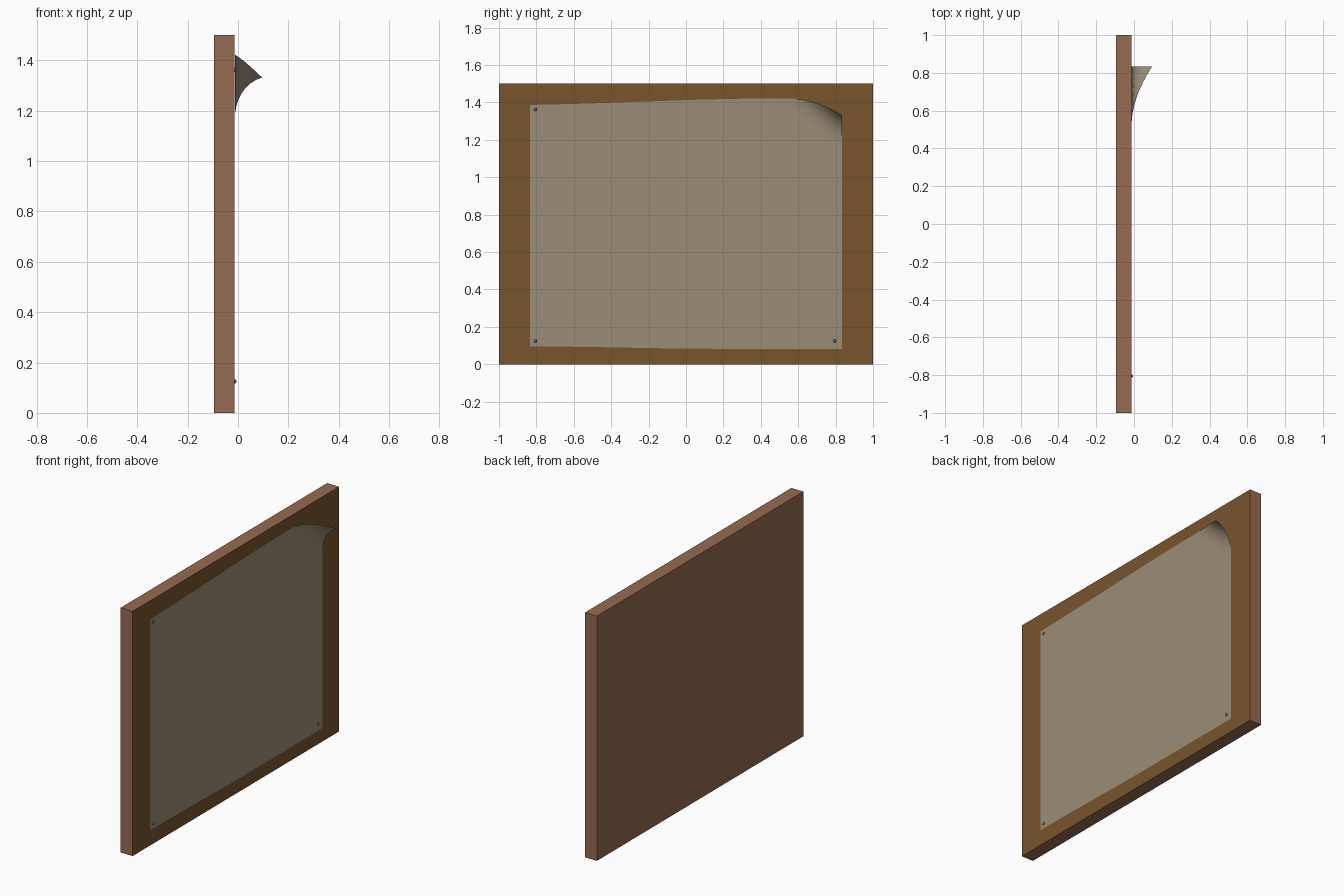
import bpy, bmesh, math
from mathutils import Matrix

if "Cube" in bpy.data.objects:
    bpy.data.objects.remove(bpy.data.objects["Cube"])


def mat(name, rgb):
    m = bpy.data.materials.new(name)
    m.diffuse_color = (*rgb, 1)
    m.use_nodes = True
    m.node_tree.nodes["Principled BSDF"].inputs["Base Color"].default_value = m.diffuse_color
    return m


wood = mat("red brown wood", (0.305, 0.146, 0.082))
cork = mat("cork brown", (0.187, 0.089, 0.026))
paper_mat = mat("aged paper", (0.328, 0.266, 0.181))
metal = mat("grey metal", (0.13, 0.13, 0.14))


def finish(name, bm, mats):
    me = bpy.data.meshes.new(name)
    bm.normal_update()
    bm.to_mesh(me)
    bm.free()
    for m in mats:
        me.materials.append(m)
    ob = bpy.data.objects.new(name, me)
    bpy.context.collection.objects.link(ob)
    return ob


FACE = -0.0145   # front plane of the board

# Board: wooden slab with cork-coloured front face
bm = bmesh.new()
bmesh.ops.create_cube(bm, size=1, matrix=Matrix.Translation(((FACE - 0.096) / 2, 0, 0.75))
                      @ Matrix.Diagonal((FACE + 0.096, 2, 1.5, 1)))
bm.normal_update()
for f in bm.faces:
    f.material_index = 1 if f.normal.x > 0.5 else 0
finish("board", bm, [wood, cork])


# Paper: grid with slightly uneven edges and a curled top corner
def smooth(a, b, t):
    t = min(1, max(0, (t - a) / (b - a)))
    return t * t * (3 - 2 * t)


N = 40
HALF = 0.834
bm = bmesh.new()
rows = []
for i in range(N + 1):
    y = -HALF + 2 * HALF * i / N
    low = 0.095 - 0.012 * smooth(-0.8, 0.15, y)
    high = 1.387 + 0.036 * smooth(-1.0, 0.5, y) - 0.036 * smooth(-1.0, 0.5, -HALF)
    col = []
    for j in range(N + 1):
        z = low + (high - low) * j / N
        t = max(0, 1 - (HALF - y) / 0.30 - (high - z) / 0.25)
        col.append(bm.verts.new((FACE + 0.002 + 0.108 * t ** 1.8, y, z - 0.09 * t ** 2.1)))
    rows.append(col)
for i in range(N):
    for j in range(N):
        f = bm.faces.new((rows[i][j], rows[i + 1][j], rows[i + 1][j + 1], rows[i][j + 1]))
        f.smooth = True
finish("paper", bm, [paper_mat])

# Pins: small round heads in the three fixed corners
for name, y, z in (("pin_top_left", -0.805, 1.362),
                   ("pin_bottom_left", -0.805, 0.125),
                   ("pin_bottom_right", 0.795, 0.125)):
    bm = bmesh.new()
    bmesh.ops.create_uvsphere(bm, u_segments=12, v_segments=8, radius=0.009,
                              matrix=Matrix.Translation((FACE, y, z)))
    for f in bm.faces:
        f.smooth = True
    finish(name, bm, [metal])
